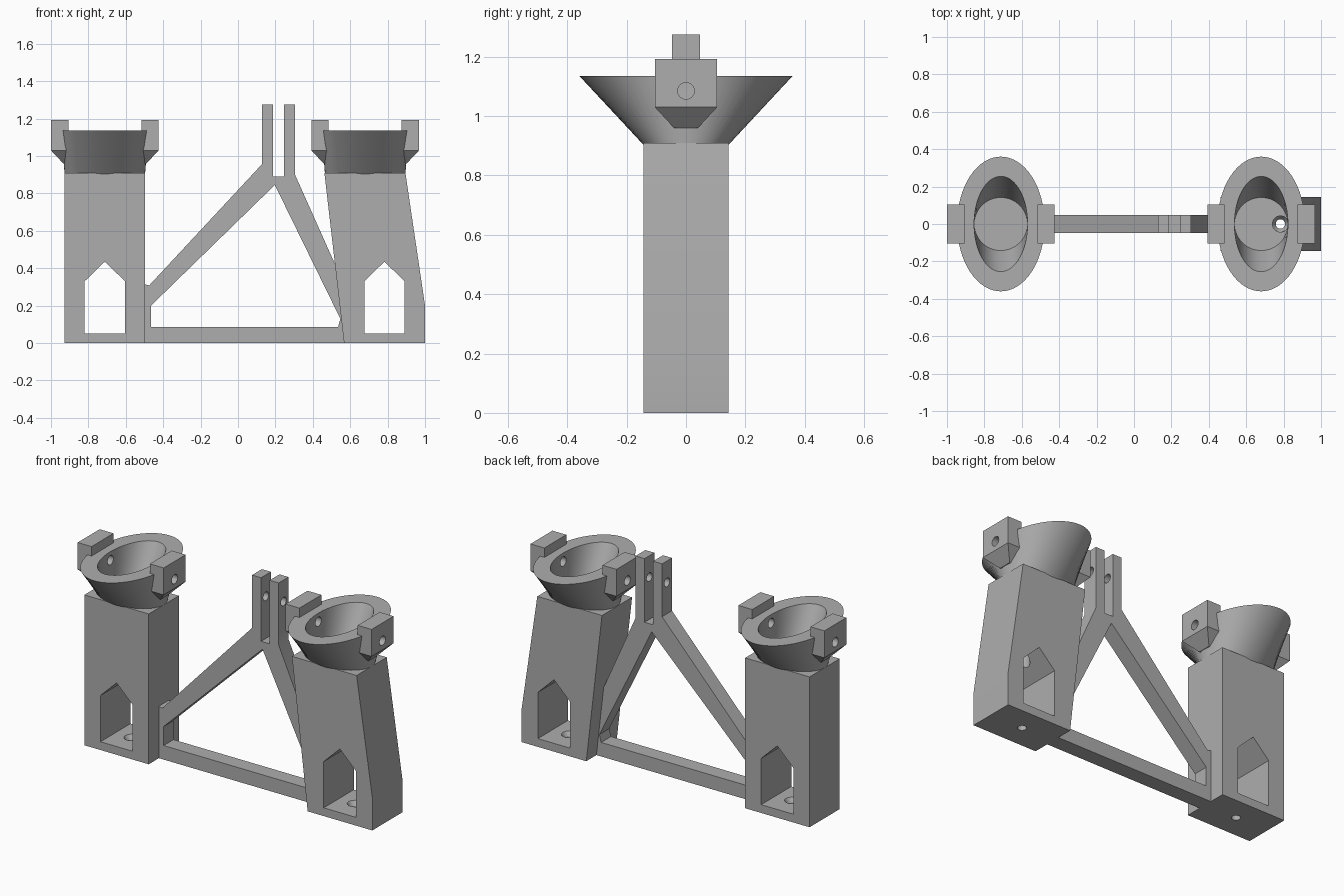
import bpy, bmesh, math
from mathutils import Vector

if "Cube" in bpy.data.objects:
    bpy.data.objects.remove(bpy.data.objects["Cube"], do_unlink=True)

grey = bpy.data.materials.new("plain_grey")
grey.use_nodes = True
COLOUR = (0.42, 0.42, 0.42, 1)
grey.diffuse_color = COLOUR
grey.node_tree.nodes["Principled BSDF"].inputs["Base Color"].default_value = COLOUR


def finish(name, bm):
    bmesh.ops.recalc_face_normals(bm, faces=bm.faces)
    mesh = bpy.data.meshes.new(name)
    bm.to_mesh(mesh)
    bm.free()
    mesh.materials.append(grey)
    obj = bpy.data.objects.new(name, mesh)
    bpy.context.collection.objects.link(obj)
    return obj


def prism(name, outline, half):
    """Extrude an x-z outline symmetrically along y."""
    bm = bmesh.new()
    face = bm.faces.new([bm.verts.new((x, -half, z)) for x, z in outline])
    ext = bmesh.ops.extrude_face_region(bm, geom=[face])["geom"]
    moved = [v for v in ext if isinstance(v, bmesh.types.BMVert)]
    bmesh.ops.translate(bm, verts=moved, vec=(0, 2 * half, 0))
    return finish(name, bm)


def loft(name, x, low, high, n=64):
    """Join two ellipses, each given as (x radius, y radius, height)."""
    bm = bmesh.new()
    turns = [2 * math.pi * i / n for i in range(n)]
    a, b = [[bm.verts.new((x + rx * math.cos(t), ry * math.sin(t), z)) for t in turns]
            for rx, ry, z in (low, high)]
    for i in range(n):
        j = (i + 1) % n
        bm.faces.new((a[i], a[j], b[j], b[i]))
    bm.faces.new(a)
    bm.faces.new(b)
    return finish(name, bm)


def bore(x, z, radius, length):
    """Cutter for a round hole along x."""
    obj = loft("pin_cutter", 0, (radius, radius, -length / 2), (radius, radius, length / 2), 32)
    for v in obj.data.vertices:
        v.co = Vector((x + v.co.z, v.co.y, z - v.co.x))
    bm = bmesh.new()
    bm.from_mesh(obj.data)
    bmesh.ops.recalc_face_normals(bm, faces=bm.faces)
    bm.to_mesh(obj.data)
    bm.free()
    return obj


def cut(obj, cutter):
    cutter.hide_render = True
    bpy.context.view_layer.objects.active = obj
    mod = obj.modifiers.new("cut", "BOOLEAN")
    mod.operation = "DIFFERENCE"
    mod.solver = "EXACT"
    mod.object = cutter
    bpy.ops.object.modifier_apply(modifier=mod.name)
    bpy.data.objects.remove(cutter, do_unlink=True)


def smooth(obj):
    bpy.ops.object.select_all(action="DESELECT")
    obj.select_set(True)
    bpy.context.view_layer.objects.active = obj
    bpy.ops.object.shade_smooth_by_angle(angle=math.radians(30))


def make_lug(name, cx, side):
    """Block beside the cup, tapering to the cup wall underneath."""
    bm = bmesh.new()
    for y in (-1, 1):
        for off in (0.195, 0.288):
            for z in (1.03, 1.193):
                bm.verts.new((cx + side * off, y * 0.105, z))
        for off in (0.2, 0.222):
            bm.verts.new((cx + side * off, y * 0.04, 0.96))
    bmesh.ops.convex_hull(bm, input=bm.verts[:])
    bmesh.ops.dissolve_limit(bm, angle_limit=0.01, verts=bm.verts[:], edges=bm.edges[:])
    return finish(name, bm)


def make_leg(side, outline, base_x, cup_x, tool_hole):
    # Post with a pointed window and a countersunk screw hole in its floor
    post = prism(side + "_post", outline, 0.144)
    w = 0.108
    cut(post, prism("window_cutter", [(base_x - w, 0.05), (base_x + w, 0.05),
                                      (base_x + w, 0.33), (base_x, 0.435),
                                      (base_x - w, 0.33)], 0.3))
    cut(post, loft("screw_cutter", base_x, (0.025, 0.025, -0.02), (0.025, 0.025, 0.07), 32))
    cut(post, loft("sink_cutter", base_x, (0.022, 0.022, 0.02), (0.046, 0.046, 0.055), 32))

    # Flared cup with an oval mouth and round floor
    cup = loft(side + "_cup", cup_x, (0.215, 0.144, 0.904), (0.234, 0.36, 1.136))
    cut(cup, loft("bowl_cutter", cup_x, (0.142, 0.142, 0.93), (0.143, 0.266, 1.156)))
    if tool_hole:
        for part in (post, cup):
            cut(part, loft("tool_cutter", base_x, (0.043, 0.043, 0.3), (0.043, 0.043, 0.96), 32))

    # Pin lugs on both sides of the cup
    lugs = [make_lug(side + "_cup_lug_" + n, cup_x, s) for n, s in (("inner", 1), ("outer", -1))]
    for part in [cup] + lugs:
        cut(part, bore(cup_x, 1.085, 0.028, 0.8))
    for part in [post, cup] + lugs:
        smooth(part)


make_leg("right", [(-0.928, 0), (-0.497, 0), (-0.497, 0.91), (-0.928, 0.91)],
         -0.712, -0.712, False)
make_leg("left", [(0.567, 0), (1.0, 0), (1.0, 0.2), (0.895, 0.91), (0.462, 0.91)],
         0.783, 0.68, True)

# Triangular frame with a forked top
frame = prism("frame", [(-0.51, 0), (0.58, 0), (0.53, 0.4), (0.515, 0.43), (0.305, 0.9),
                        (0.305, 1.275), (0.245, 1.275), (0.245, 0.89), (0.187, 0.89),
                        (0.187, 1.275), (0.127, 1.275), (0.127, 0.955),
                        (-0.475, 0.308), (-0.51, 0.318)], 0.047)
cut(frame, prism("opening_cutter", [(-0.465, 0.085), (0.535, 0.085), (0.547, 0.13),
                                    (0.197, 0.845), (-0.465, 0.2)], 0.2))
cut(frame, bore(0.215, 1.145, 0.026, 0.4))
smooth(frame)
